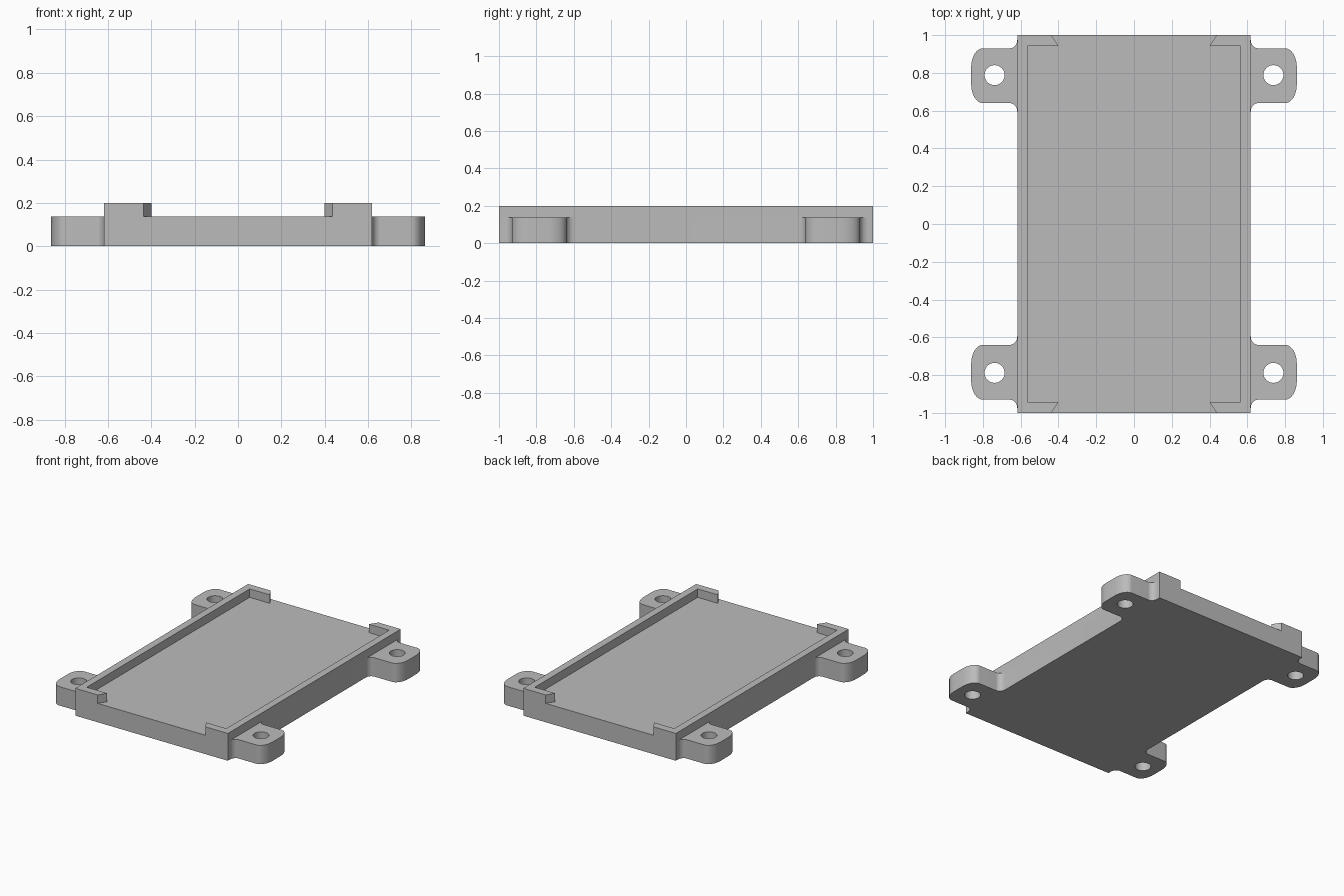
import bpy, bmesh, math

if "Cube" in bpy.data.objects:
    bpy.data.objects.remove(bpy.data.objects["Cube"])

# Main dimensions
HALF_W, HALF_L = 0.618, 1.0
FLOOR, RIM = 0.138, 0.2
INNER_W, INNER_L = 0.565, 0.942
TAB_X, TAB_IN, TAB_OUT = 0.862, 0.64, 0.93
HOLE_X, HOLE_Y, HOLE_R = 0.738, 0.788, 0.053

grey = bpy.data.materials.new("plain grey")
grey.use_nodes = True
grey.diffuse_color = (0.5, 0.5, 0.5, 1)
grey.node_tree.nodes["Principled BSDF"].inputs["Base Color"].default_value = (0.5, 0.5, 0.5, 1)


def arc(cx, cy, rx, ry, start, end, steps=10):
    """Points along an elliptical arc, angles in degrees."""
    angles = [math.radians(start + (end - start) * i / steps) for i in range(steps + 1)]
    return [(cx + rx * math.cos(a), cy + ry * math.sin(a)) for a in angles]


def slab(name, loops, z0, z1, open_bottom=False):
    """Extrude a flat shape, given as an outline plus optional holes."""
    bm = bmesh.new()
    for loop in loops:
        verts = [bm.verts.new((x, y, z0)) for x, y in loop]
        for i, v in enumerate(verts):
            bm.edges.new((verts[i - 1], v))
    bmesh.ops.triangle_fill(bm, edges=bm.edges[:], use_beauty=True)
    base = bm.faces[:]
    result = bmesh.ops.extrude_face_region(bm, geom=base, use_keep_orig=True)
    top = [g for g in result["geom"] if isinstance(g, bmesh.types.BMVert)]
    bmesh.ops.translate(bm, verts=top, vec=(0, 0, z1 - z0))
    bmesh.ops.recalc_face_normals(bm, faces=bm.faces[:])
    if open_bottom:
        hidden = [f for f in bm.faces if all(abs(v.co.z - z0) < 1e-5 for v in f.verts)]
        bmesh.ops.delete(bm, geom=hidden, context="FACES_ONLY")
    mesh = bpy.data.meshes.new(name)
    bm.to_mesh(mesh)
    bm.free()
    mesh.materials.append(grey)
    obj = bpy.data.objects.new(name, mesh)
    bpy.context.collection.objects.link(obj)
    bpy.ops.object.select_all(action="DESELECT")
    obj.select_set(True)
    bpy.context.view_layer.objects.active = obj
    bpy.ops.object.shade_smooth_by_angle(angle=math.radians(30))
    return obj


def flip(points, sx, sy):
    """Mirror a path, reversing it when needed to keep its direction."""
    out = [(x * sx, y * sy) for x, y in points]
    return out if sx * sy > 0 else out[::-1]


# Floor plate with four filleted mounting tabs and screw holes
fx, fy = 0.04, 0.045
rx, ry = 0.062, 0.1
quarter = (
    arc(HALF_W + fx, TAB_IN - fy, fx, fy, 180, 90)
    + arc(TAB_X - rx, TAB_IN + ry, rx, ry, -90, 0)
    + arc(TAB_X - rx, TAB_OUT - ry, rx, ry, 0, 90)
    + arc(HALF_W + fx, TAB_OUT + fy, fx, fy, 270, 180)
    + [(HALF_W, HALF_L)]
)
outline = []
for sx, sy in ((1, 1), (-1, 1), (-1, -1), (1, -1)):
    outline += flip(quarter, sx, sy)
holes = [arc(sx * HOLE_X, sy * HOLE_Y, HOLE_R, HOLE_R, 0, 360, 32)[:-1]
         for sx in (1, -1) for sy in (1, -1)]
slab("floor_plate", [outline] + holes, 0, FLOOR)

# Raised side rims with angled end lips
half_rim = [(INNER_W, INNER_L), (0.4, INNER_L), (0.437, HALF_L), (HALF_W, HALF_L)]
for name, side in (("left_rim", 1), ("right_rim", -1)):
    upper = [(side * x, y) for x, y in half_rim]
    lower = [(x, -y) for x, y in reversed(upper)]
    slab(name, [upper + lower], FLOOR, RIM, open_bottom=True)
